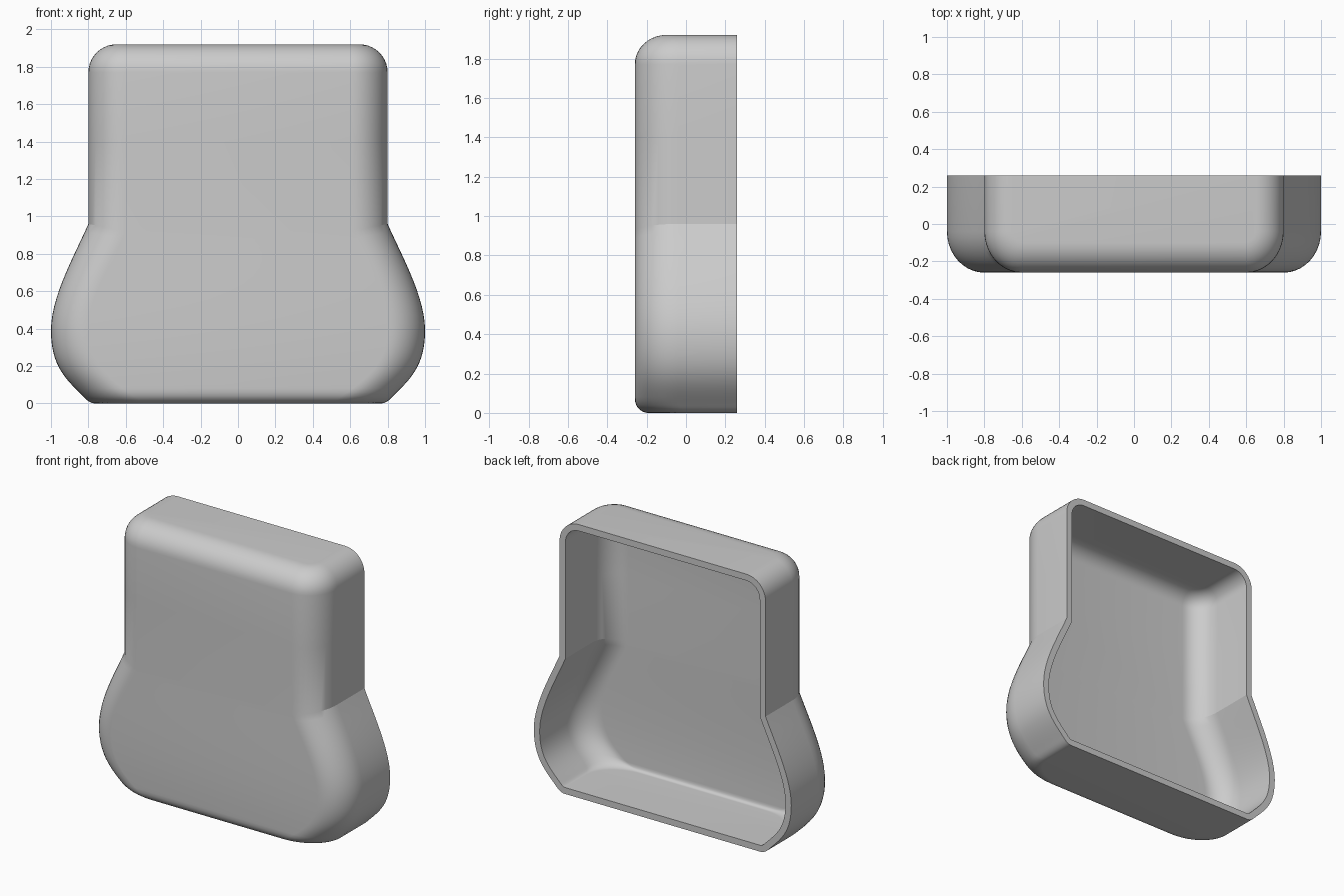
import bpy
import bmesh
from math import sin, cos, pi, sqrt
from mathutils import Vector
from mathutils.geometry import interpolate_bezier

cube = bpy.data.objects.get("Cube")
if cube:
    bpy.data.objects.remove(cube)

BACK, FRONT = 0.26, -0.26
SHOULDER = 0.96          # height where the straight body meets the flared base
WALL = 0.045


def curve(a, b, c, d, n):
    return [(p.x, p.y) for p in interpolate_bezier(*(Vector(q) for q in (a, b, c, d)), n)]


# Side outline as (half width, height), from the floor up to the shoulder
outline = curve((0.76, 0), (0.785, 0), (0.805, 0.012), (0.83, 0.04), 8)
outline += curve((0.83, 0.04), (0.92, 0.13), (1, 0.2), (1, 0.39), 14)[1:]
outline += curve((1, 0.39), (1, 0.57), (0.88, 0.78), (0.8, SHOULDER), 14)[1:]

# Each row: height, half width, front position, side rounding
rows = []
for w, z in outline:
    t = max(0, 1 - z / 0.07)
    front = FRONT + 0.07 * (1 - sqrt(1 - t * t))
    side = 0.2 + 0.09 * max(0, 1 - z / 0.39) ** 2
    rows.append((z, w, front, side))
rows.append((1.4, 0.8, FRONT, 0.2))
for i in range(11):      # rounded top edge
    a = i / 10 * pi / 2
    rows.append((1.77 + 0.15 * sin(a), 0.65 + 0.15 * cos(a),
                 -0.1 - 0.16 * cos(a), 0.06 + 0.14 * cos(a)))


def section(z, w, front, rx):
    """Points round one level, from the back of the right side to the back of the left."""
    ry = rx * 1.1 if z > SHOULDER else 0.22
    lean = 0.2 * max(0, 1 - abs(z - SHOULDER) / 0.45)   # mitre at the shoulder
    half = [(w, BACK, z)]
    for i in range(11):
        a = i / 10 * pi / 2
        inset = rx * (1 - cos(a))
        half.append((w - inset, front + ry * (1 - sin(a)), z - lean * inset))
    return [(-x, y, h) for x, y, h in half] + half[::-1]


# Outer skin, open at the back
bm = bmesh.new()
rings = [[bm.verts.new(p) for p in section(*r)] for r in rows]
for low, high in zip(rings, rings[1:]):
    for j in range(len(low) - 1):
        bm.faces.new((low[j], low[j + 1], high[j + 1], high[j]))
bm.faces.new(rings[-1])
bm.faces.new(rings[0][::-1])
mesh = bpy.data.meshes.new("shell")
bm.to_mesh(mesh)
bm.free()

shell = bpy.data.objects.new("shell", mesh)
bpy.context.collection.objects.link(shell)
bpy.context.view_layer.objects.active = shell
shell.select_set(True)

# Wall thickness, grown inward
mod = shell.modifiers.new("wall", "SOLIDIFY")
mod.thickness = WALL
mod.offset = -1
mod.use_even_offset = True
bpy.ops.object.modifier_apply(modifier=mod.name)
bpy.ops.object.shade_smooth_by_angle(angle=0.36)

grey = bpy.data.materials.new("light grey")
grey.use_nodes = True
colour = (0.6, 0.6, 0.6, 1)
grey.diffuse_color = colour
grey.node_tree.nodes["Principled BSDF"].inputs["Base Color"].default_value = colour
mesh.materials.append(grey)
